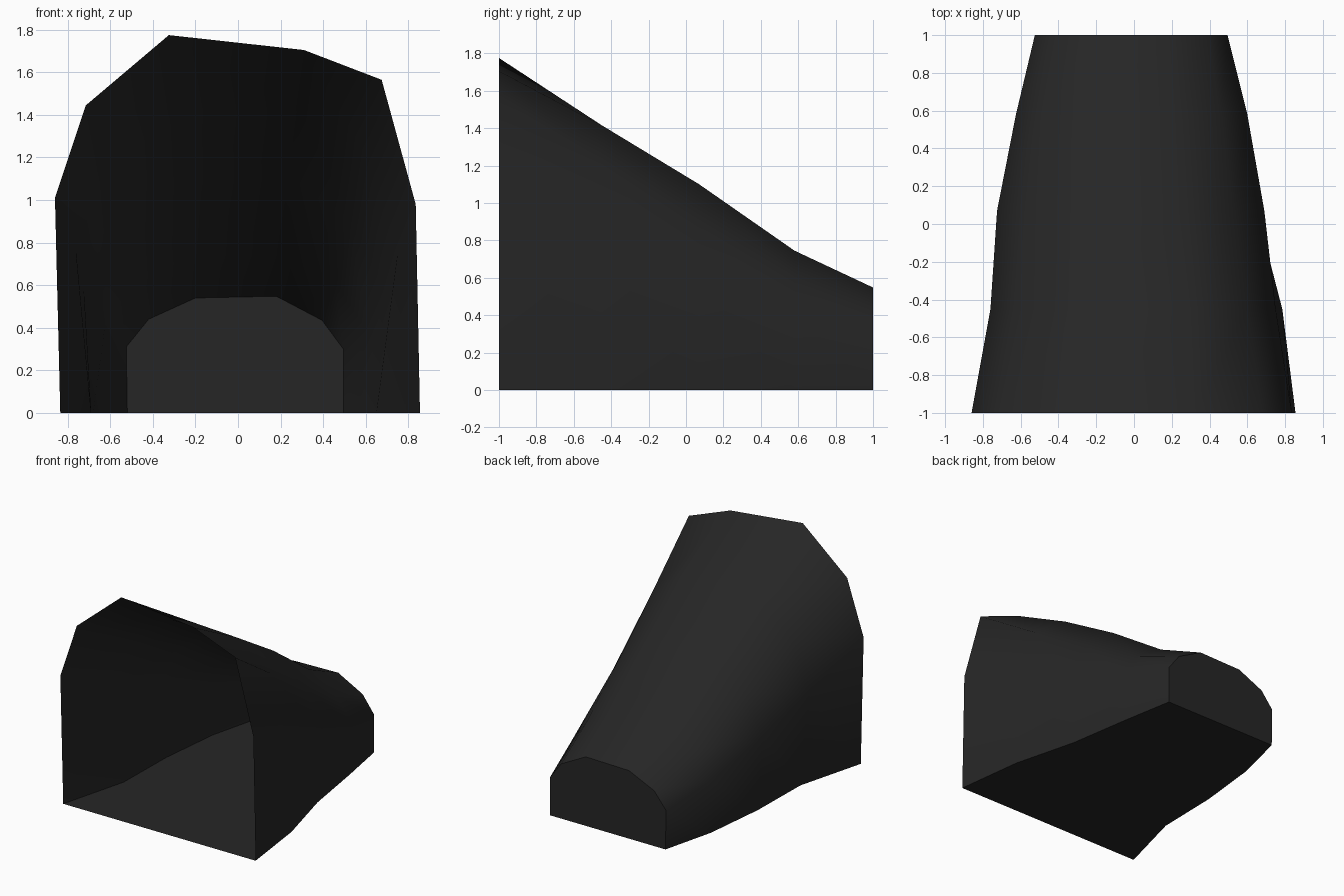
import bpy, bmesh, math

if "Cube" in bpy.data.objects:
    bpy.data.objects.remove(bpy.data.objects["Cube"])

# Cross-sections from the open mouth to the closed end: y, then (x, z) from left foot to right foot
SECTIONS = [
    (-1.00, [(-.835, 0), (-.86, 1.01), (-.715, 1.445), (-.325, 1.775),
             (.31, 1.705), (.675, 1.565), (.835, .98), (.855, 0)]),
    (-0.45, [(-.69, 0), (-.76, .75), (-.63, 1.14), (-.28, 1.40),
             (.30, 1.415), (.60, 1.21), (.75, .75), (.785, 0)]),
    (0.07, [(-.68, 0), (-.725, .60), (-.57, .90), (-.25, 1.09),
            (.26, 1.10), (.53, .89), (.69, .575), (.65, 0)]),
    (0.58, [(-.625, 0), (-.625, .41), (-.49, .61), (-.22, .74),
            (.22, .745), (.46, .60), (.60, .40), (.57, 0)]),
    (1.00, [(-.52, 0), (-.525, .31), (-.42, .44), (-.20, .54),
            (.18, .548), (.395, .435), (.495, .30), (.495, 0)]),
]

charcoal = bpy.data.materials.new("charcoal")
charcoal.diffuse_color = (0.019, 0.019, 0.019, 1)
charcoal.use_nodes = True
charcoal.node_tree.nodes["Principled BSDF"].inputs["Base Color"].default_value = charcoal.diffuse_color

# Tapering tunnel shell: walls, roof and floor, with the mouth left open
bm = bmesh.new()
rings = [[bm.verts.new((x, y, z)) for x, z in pts] for y, pts in SECTIONS]
for a, b in zip(rings, rings[1:]):
    for i in range(len(a)):
        j = (i + 1) % len(a)
        bm.faces.new((a[i], b[i], b[j], a[j]))

# Flat end cap
cap = bm.faces.new(rings[-1])
bmesh.ops.recalc_face_normals(bm, faces=bm.faces)
cap.normal_update()
if cap.normal.y < 0:
    bmesh.ops.reverse_faces(bm, faces=bm.faces)

mesh = bpy.data.meshes.new("tunnel_shell")
bm.to_mesh(mesh)
bm.free()
mesh.materials.append(charcoal)
shell = bpy.data.objects.new("tunnel_shell", mesh)
bpy.context.collection.objects.link(shell)

# Rounded roof and walls, crisp floor and end cap edges
bpy.context.view_layer.objects.active = shell
shell.select_set(True)
bpy.ops.object.shade_smooth_by_angle(angle=math.radians(50))
